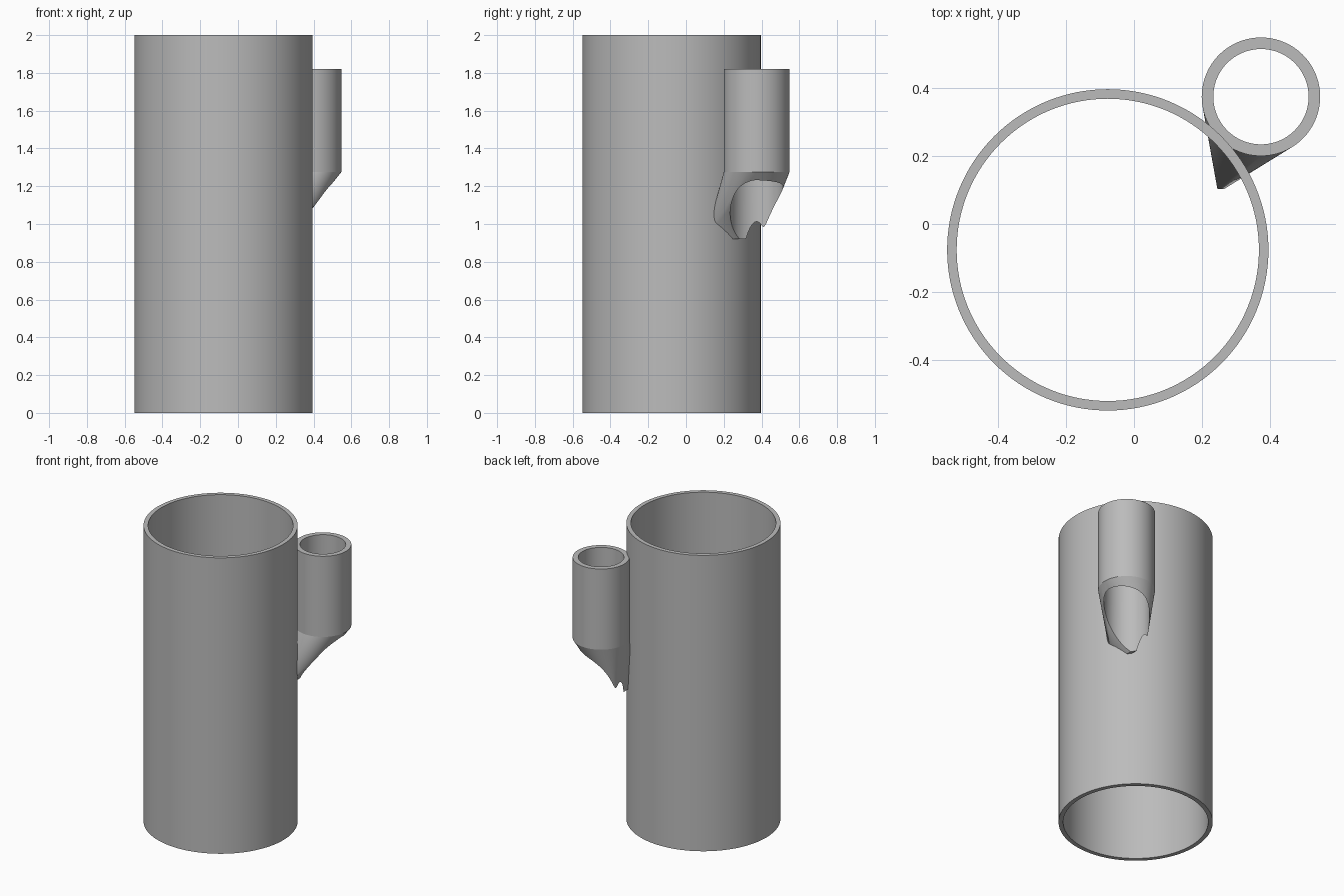
import bpy, bmesh
from math import sin, cos, pi, radians

cube = bpy.data.objects.get("Cube")
if cube:
    bpy.data.objects.remove(cube, do_unlink=True)

grey = bpy.data.materials.new("plain grey")
grey.use_nodes = True
grey.diffuse_color = (0.5, 0.5, 0.5, 1)
grey.node_tree.nodes["Principled BSDF"].inputs["Base Color"].default_value = (0.5, 0.5, 0.5, 1)

SIDES = 128
BODY = (-0.077, -0.076)      # axis of the large tube
POCKET = (0.373, 0.374)      # axis of the small tube
POCKET_R, BORE_R = 0.174, 0.14
TAPER_TOP, TAPER_BOTTOM = 1.275, 0.92


def ring(bm, centre, r, z):
    return [bm.verts.new((centre[0] + r * cos(2 * pi * i / SIDES),
                          centre[1] + r * sin(2 * pi * i / SIDES), z)) for i in range(SIDES)]


def finish(bm, name):
    bmesh.ops.recalc_face_normals(bm, faces=bm.faces)
    mesh = bpy.data.meshes.new(name)
    bm.to_mesh(mesh)
    bm.free()
    mesh.materials.append(grey)
    obj = bpy.data.objects.new(name, mesh)
    bpy.context.collection.objects.link(obj)
    return obj


def select_only(obj):
    bpy.ops.object.select_all(action="DESELECT")
    obj.select_set(True)
    bpy.context.view_layer.objects.active = obj


def smooth(obj):
    select_only(obj)
    bpy.ops.object.shade_smooth_by_angle(angle=radians(25))


def tube(name, centre, outer, inner, z0, z1):
    bm = bmesh.new()
    loops = [ring(bm, centre, r, z) for r, z in
             ((outer, z0), (outer, z1), (inner, z1), (inner, z0))]
    for a, b in zip(loops, loops[1:] + loops[:1]):
        for i in range(SIDES):
            j = (i + 1) % SIDES
            bm.faces.new((a[i], a[j], b[j], b[i]))
    obj = finish(bm, name)
    smooth(obj)
    return obj


# Large open tube and the small tube beside it
tube("main_tube", BODY, 0.472, 0.444, 0, 2)
tube("side_tube", POCKET, POCKET_R, BORE_R, TAPER_TOP, 1.82)

# Tapered bracket: hull from the round tube end to a narrow bar in the wall
bm = bmesh.new()
ring(bm, POCKET, POCKET_R, TAPER_TOP)
for x in (0.245, 0.265):
    for y in (0.103, 0.408):
        bm.verts.new((x, y, TAPER_BOTTOM))
bmesh.ops.convex_hull(bm, input=bm.verts)
taper = finish(bm, "taper_bracket")

# Bore continuing down through the bracket
bm = bmesh.new()
low, high = ring(bm, POCKET, BORE_R, 0.8), ring(bm, POCKET, BORE_R, 1.4)
bm.faces.new(low)
bm.faces.new(high)
for i in range(SIDES):
    j = (i + 1) % SIDES
    bm.faces.new((low[i], low[j], high[j], high[i]))
cutter = finish(bm, "bore_cutter")
cutter.hide_render = True

cut = taper.modifiers.new("bore", "BOOLEAN")
cut.operation, cut.solver, cut.object = "DIFFERENCE", "EXACT", cutter
select_only(taper)
bpy.ops.object.modifier_apply(modifier=cut.name)
bpy.data.objects.remove(cutter, do_unlink=True)
smooth(taper)
